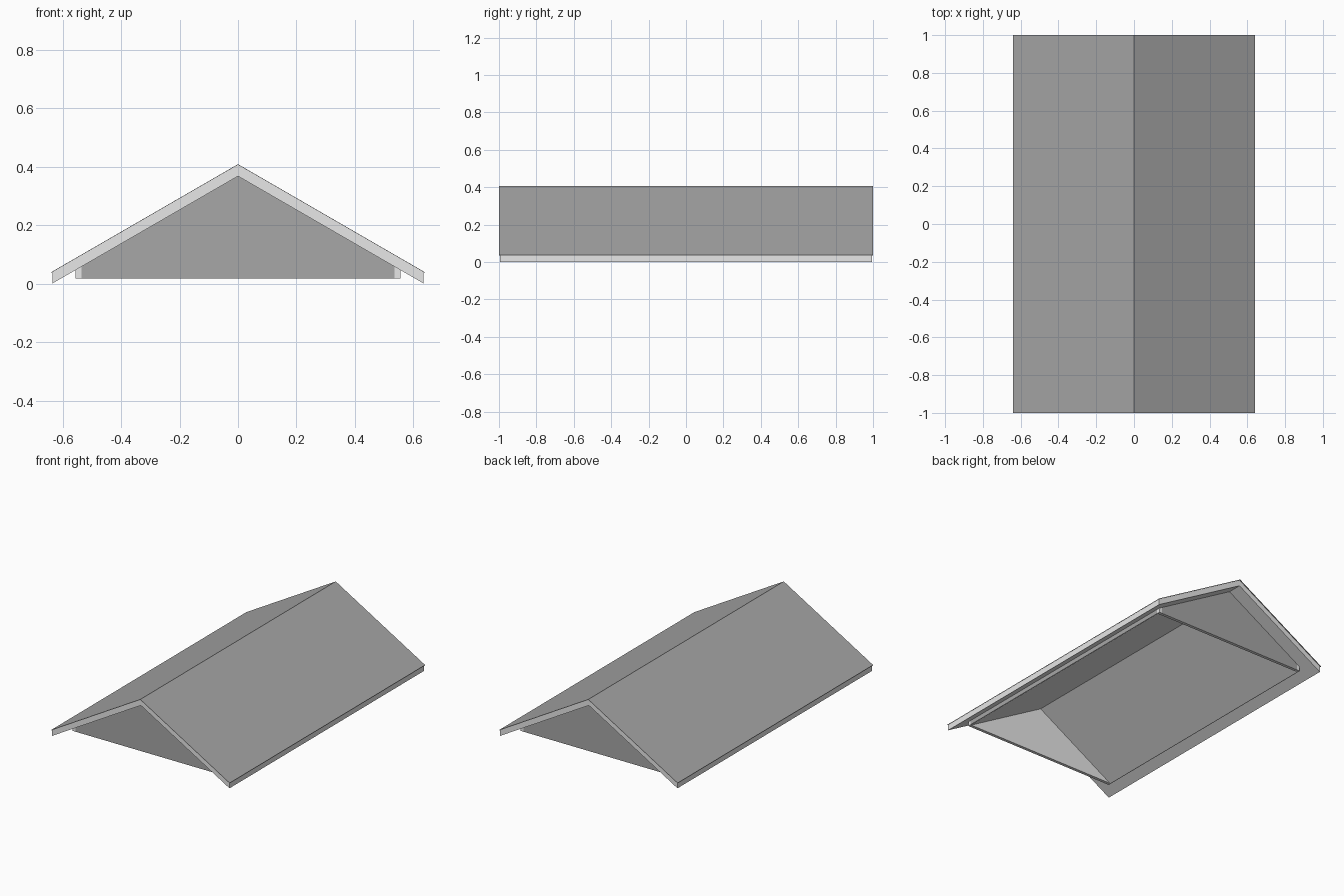
import bpy, bmesh
from mathutils import Vector

if "Cube" in bpy.data.objects:
    bpy.data.objects.remove(bpy.data.objects["Cube"])

SLOPE = 0.578          # 30 degree roof pitch
SOFFIT = 0.367         # underside height at the ridge
LINING = 0.335         # underside height of the inner lining at the ridge
BASE = 0.018           # bottom of the walls


def material(name, value):
    m = bpy.data.materials.new(name)
    m.diffuse_color = (value, value, value, 1)
    m.use_nodes = True
    m.node_tree.nodes["Principled BSDF"].inputs["Base Color"].default_value = m.diffuse_color
    return m


dark = material("dark_grey", 0.385)
light = material("light_grey", 0.80)


def under(x):
    return SOFFIT - SLOPE * abs(x)


def extrude_y(name, profile, y0, y1, is_light):
    """Extrude an (x, z) profile from y0 to y1; is_light(normal) picks the colour."""
    bm = bmesh.new()
    face = bm.faces.new([bm.verts.new((x, y0, z)) for x, z in profile])
    new = bmesh.ops.extrude_face_region(bm, geom=[face])["geom"]
    verts = [v for v in new if isinstance(v, bmesh.types.BMVert)]
    bmesh.ops.translate(bm, verts=verts, vec=Vector((0, y1 - y0, 0)))
    bmesh.ops.recalc_face_normals(bm, faces=bm.faces)
    for f in bm.faces:
        f.material_index = 1 if is_light(f.normal) else 0
    me = bpy.data.meshes.new(name)
    bm.to_mesh(me)
    bm.free()
    me.materials.append(dark)
    me.materials.append(light)
    ob = bpy.data.objects.new(name, me)
    bpy.context.collection.objects.link(ob)
    return ob


def chevron(half, top, bottom):
    drop = SLOPE * half
    return [(-half, top - drop), (0, top), (half, top - drop),
            (half, bottom - drop), (0, bottom), (-half, bottom - drop)]


# roof covering: thin dark sheet overhanging the slab a little
extrude_y("roof_covering", chevron(0.64, 0.408, 0.406), -1, 1, lambda n: False)

# roof slab: light soffit, rake and eave edges
extrude_y("roof_slab", chevron(0.635, 0.406, SOFFIT), -0.994, 0.994, lambda n: True)

IN, OUT = 0.535, 0.555
for s, end in ((-1, "front"), (1, "back")):
    # gable wall: dark outside, light inside
    extrude_y(end + "_gable",
              [(-IN, BASE), (IN, BASE), (IN, under(IN)), (0, SOFFIT), (-IN, under(IN))],
              s * 0.88, s * 0.90, lambda n, s=s: n.y * s < 0.5)
    # light corner posts
    for t, side in ((-1, "left"), (1, "right")):
        extrude_y(end + "_" + side + "_post",
                  [(t * IN, BASE), (t * OUT, BASE), (t * OUT, under(OUT)), (t * IN, under(IN))],
                  s * 0.88, s * 0.90, lambda n: True)

# inner lining with the low side walls: light inside, dark outer walls
LIP = (LINING - BASE) / SLOPE
extrude_y("lining_and_side_walls",
          [(-OUT, BASE), (-LIP, BASE), (0, LINING), (LIP, BASE), (OUT, BASE),
           (OUT, under(OUT)), (0, SOFFIT), (-OUT, under(OUT))],
          -0.88, 0.88, lambda n: abs(n.x) < 0.9)
